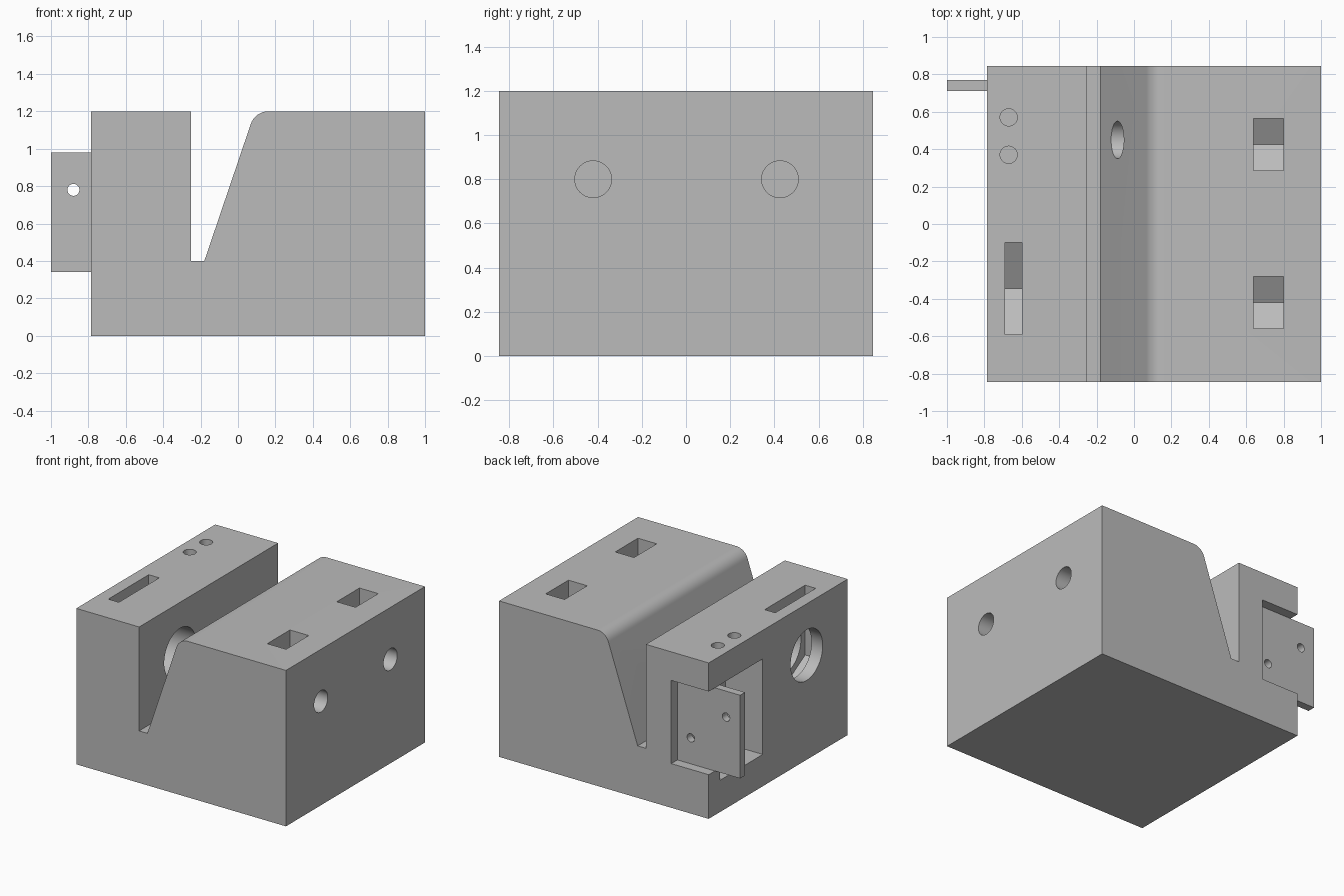
import bpy, bmesh, math
from mathutils import Vector

if "Cube" in bpy.data.objects:
    bpy.data.objects.remove(bpy.data.objects["Cube"])

grey = bpy.data.materials.new("mid grey")
grey.diffuse_color = (0.5, 0.5, 0.5, 1)
grey.use_nodes = True
grey.node_tree.nodes["Principled BSDF"].inputs["Base Color"].default_value = grey.diffuse_color


def prism(name, profile, axis, start, end):
    """Extrude a closed 2D profile along x (y,z profile), y (x,z) or z (x,y)."""
    place = {"x": lambda a, b, t: (t, a, b),
             "y": lambda a, b, t: (a, t, b),
             "z": lambda a, b, t: (a, b, t)}[axis]
    bm = bmesh.new()
    face = bm.faces.new([bm.verts.new(place(a, b, start)) for a, b in profile])
    grown = bmesh.ops.extrude_face_region(bm, geom=[face])["geom"]
    shift = Vector(place(0, 0, end - start))
    bmesh.ops.translate(bm, vec=shift,
                        verts=[v for v in grown if isinstance(v, bmesh.types.BMVert)])
    bmesh.ops.recalc_face_normals(bm, faces=bm.faces)
    mesh = bpy.data.meshes.new(name)
    bm.to_mesh(mesh)
    bm.free()
    mesh.materials.append(grey)
    obj = bpy.data.objects.new(name, mesh)
    bpy.context.collection.objects.link(obj)
    return obj


def circle(a, b, r, n=48):
    return [(a + r * math.cos(2 * math.pi * i / n), b + r * math.sin(2 * math.pi * i / n))
            for i in range(n)]


def rect(a0, a1, b0, b1):
    return [(a0, b0), (a1, b0), (a1, b1), (a0, b1)]


def nut_slot(y, z, half):
    """Nut pocket open at the top with a pointed hexagonal bottom."""
    k = half / math.sqrt(3)
    return [(y, z - 2 * k), (y + half, z - k), (y + half, 1.3), (y - half, 1.3), (y - half, z - k)]


def cut(target, *shape):
    cutter = prism("cutter", *shape)
    cutter.hide_render = True
    mod = target.modifiers.new("cut", "BOOLEAN")
    mod.operation, mod.solver, mod.object = "DIFFERENCE", "EXACT", cutter
    bpy.context.view_layer.objects.active = target
    bpy.ops.object.modifier_apply(modifier=mod.name)
    bpy.data.objects.remove(cutter)


def smooth(obj):
    bpy.ops.object.select_all(action="DESELECT")
    obj.select_set(True)
    bpy.context.view_layer.objects.active = obj
    bpy.ops.object.shade_smooth_by_angle(angle=math.radians(25))


# Body: block with a tapered channel and a rounded lip
slope = math.atan(0.338)
lip = [(0.163 + 0.1 * math.cos(a), 1.1 + 0.1 * math.sin(a))
       for a in [math.pi / 2 + (math.pi / 2 - slope) * i / 10 for i in range(11)]]
profile = [(-0.785, 0), (1, 0), (1, 1.2)] + lip + [
    (-0.18, 0.4), (-0.25, 0.4), (-0.25, 1.2), (-0.785, 1.2)]
body = prism("body", profile, "y", -0.845, 0.845)

# Bolt holes and nut pockets in the wide side
for y in (-0.42, 0.425):
    cut(body, circle(y, 0.8, 0.083), "x", 0.5, 1.1)
    cut(body, nut_slot(y, 0.8, 0.138), "x", 0.64, 0.8)

# Large hole and nut pocket through the narrow jaw
cut(body, circle(-0.346, 0.805, 0.195, 64), "x", -0.9, -0.2)
cut(body, nut_slot(-0.346, 0.805, 0.246), "x", -0.69, -0.6)

# Corner cavity, and the shallower plate slot behind it
cut(body, rect(0.188, 0.705, 0.245, 0.98), "x", -0.9, -0.466)
cut(body, rect(0.70, 0.95, 0.34, 0.98), "x", -0.9, -0.466)

# Latch hole from the cavity across the channel into the block
cut(body, circle(0.45, 0.67, 0.1), "x", -0.5, 0.25)

# Two small holes from the top into the cavity
for y in (0.37, 0.57):
    cut(body, circle(-0.67, y, 0.046, 32), "z", 0.95, 1.3)
smooth(body)

# Mounting plate sticking out of the corner
plate = prism("mounting_plate", rect(-1, -0.46, 0.34, 0.98), "y", 0.71, 0.77)
for x, z in ((-0.88, 0.78), (-0.58, 0.54)):
    cut(plate, circle(x, z, 0.032, 32), "y", 0.6, 0.9)
smooth(plate)
